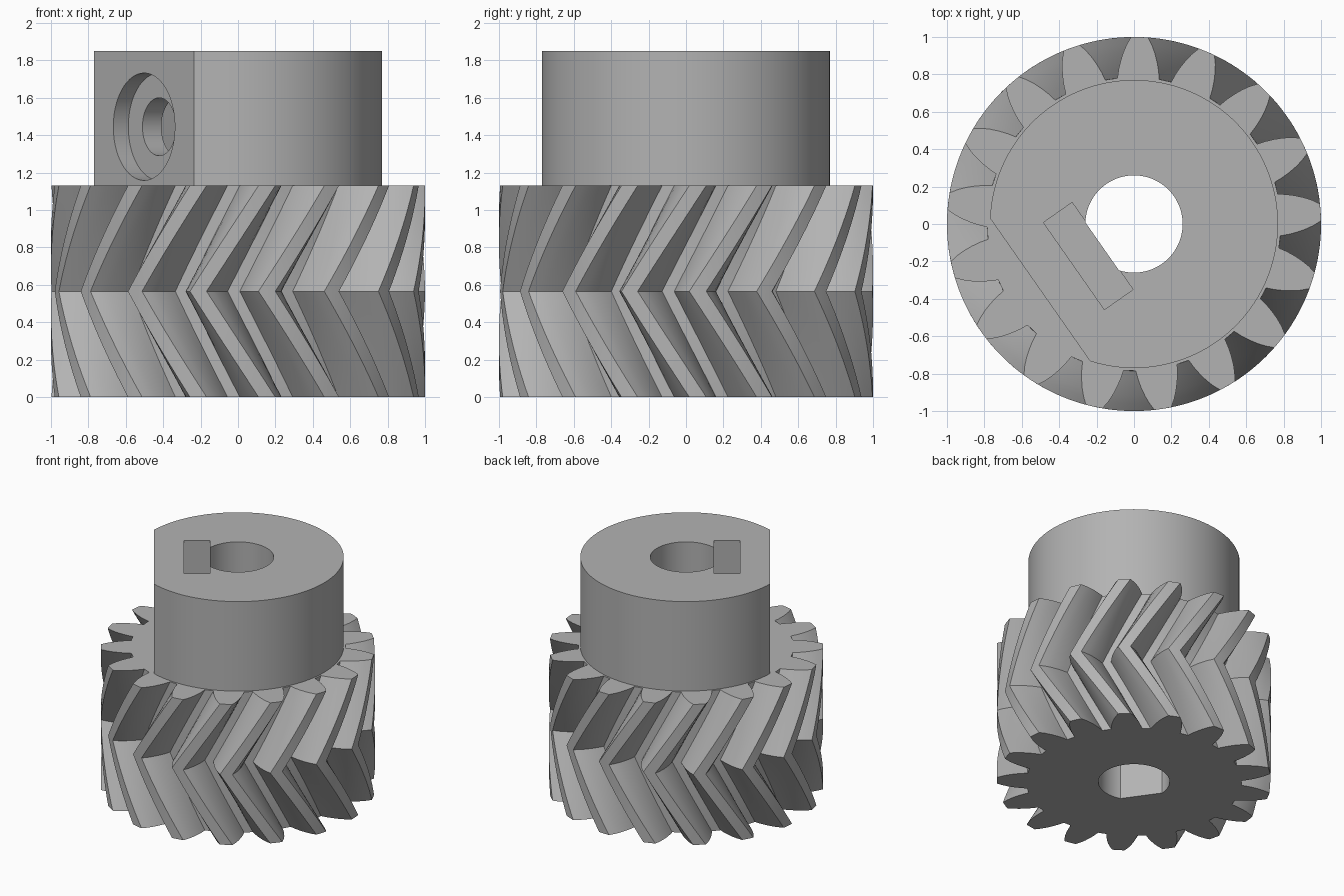
import bpy, bmesh, math
from mathutils import Matrix, Vector

if "Cube" in bpy.data.objects:
    bpy.data.objects.remove(bpy.data.objects["Cube"], do_unlink=True)

TEETH = 17
PITCH = math.tau / TEETH
GEAR_H, TOP = 1.13, 1.85
FLAT_ANGLE = math.radians(215)      # direction of hub flat, screw and shaft flat
SCREW_Z = 1.445

grey = bpy.data.materials.new("plain grey")
grey.use_nodes = True
colour = (0.45, 0.45, 0.45, 1)
grey.diffuse_color = colour
grey.node_tree.nodes["Principled BSDF"].inputs["Base Color"].default_value = colour


def make_object(name, bm):
    bmesh.ops.recalc_face_normals(bm, faces=bm.faces)
    mesh = bpy.data.meshes.new(name)
    bm.to_mesh(mesh)
    bm.free()
    mesh.materials.append(grey)
    obj = bpy.data.objects.new(name, mesh)
    bpy.context.collection.objects.link(obj)
    return obj


def loft(name, rings):
    """Skin matching rings of points and cap both ends."""
    bm = bmesh.new()
    loops = [[bm.verts.new(p) for p in ring] for ring in rings]
    n = len(loops[0])
    for a, b in zip(loops, loops[1:]):
        for i in range(n):
            j = (i + 1) % n
            bm.faces.new((a[i], a[j], b[j], b[i]))
    bm.faces.new(loops[0][::-1])
    bm.faces.new(loops[-1])
    return make_object(name, bm)


def flatted_cylinder(name, radius, flat, z0, z1, steps=96):
    """Cylinder with one flat side at the given distance from the axis."""
    half = math.acos(flat / radius)
    sweep = math.tau - 2 * half
    angles = [FLAT_ANGLE + half + sweep * i / steps for i in range(steps + 1)]
    return loft(name, [[(radius * math.cos(a), radius * math.sin(a), z) for a in angles]
                       for z in (z0, z1)])


def screw_cutter(name, radius, d0, d1):
    """Horizontal cylinder along the flat's normal, from d0 to d1."""
    bm = bmesh.new()
    axis = Vector((math.cos(FLAT_ANGLE), math.sin(FLAT_ANGLE), 0))
    place = Matrix.Translation(axis * (d0 + d1) / 2 + Vector((0, 0, SCREW_Z)))
    turn = Matrix.Rotation(FLAT_ANGLE, 4, 'Z') @ Matrix.Rotation(math.pi / 2, 4, 'Y')
    bmesh.ops.create_cone(bm, cap_ends=True, segments=64, radius1=radius,
                          radius2=radius, depth=d1 - d0, matrix=place @ turn)
    return make_object(name, bm)


def box_cutter(name, d0, d1, half_width, z0, z1):
    bm = bmesh.new()
    bmesh.ops.create_cube(bm, size=1)
    bmesh.ops.scale(bm, vec=(d1 - d0, 2 * half_width, z1 - z0), verts=bm.verts)
    bmesh.ops.translate(bm, vec=((d0 + d1) / 2, 0, (z0 + z1) / 2), verts=bm.verts)
    bmesh.ops.rotate(bm, matrix=Matrix.Rotation(FLAT_ANGLE, 3, 'Z'), verts=bm.verts)
    return make_object(name, bm)


def cut(obj, cutters):
    for cutter in cutters:
        mod = obj.modifiers.new("cut", 'BOOLEAN')
        mod.operation, mod.solver, mod.object = 'DIFFERENCE', 'EXACT', cutter
    bpy.context.view_layer.update()
    result = bpy.data.meshes.new_from_object(
        obj.evaluated_get(bpy.context.evaluated_depsgraph_get()))
    obj.modifiers.clear()
    obj.data = result


# Tooth outline: radius and half angle from root to tip
flank = [(0.785, 8.2), (0.83, 7.4), (0.875, 6.4), (0.92, 5.25), (0.96, 4.05), (1.0, 2.6)]
tooth = [(r, -math.radians(a)) for r, a in flank] + [(1.0, 0)]
tooth += [(r, math.radians(a)) for r, a in reversed(flank)]
outline = [(r, a + math.radians(3.6) + k * PITCH) for k in range(TEETH) for r, a in tooth]

# Herringbone gear: twists one pitch away from the middle in both halves
STEPS = 20
rings = []
for s in range(STEPS + 1):
    t = s / STEPS
    twist = PITCH * abs(2 * t - 1)
    rings.append([(r * math.cos(a + twist), r * math.sin(a + twist), GEAR_H * t)
                  for r, a in outline])
gear = loft("herringbone_gear", rings)
hub = flatted_cylinder("hub", 0.77, 0.613, GEAR_H, TOP)

# Shaft bore, nut slot, screw hole and counterbore
bore = flatted_cylinder("bore_cutter", 0.26, 0.208, -0.2, TOP + 0.2)
slot = box_cutter("nut_slot_cutter", 0.205, 0.392, 0.284, 1.16, TOP + 0.2)
hole = screw_cutter("screw_hole_cutter", 0.155, 0.3, 0.7)
recess = screw_cutter("counterbore_cutter", 0.287, 0.515, 0.8)
cut(gear, [bore])
cut(hub, [bore, slot, hole, recess])
for helper in (bore, slot, hole, recess):
    bpy.data.objects.remove(helper, do_unlink=True)

# Smooth curved walls, keep hard edges
for obj in (gear, hub):
    bpy.ops.object.select_all(action='DESELECT')
    obj.select_set(True)
    bpy.context.view_layer.objects.active = obj
    bpy.ops.object.shade_smooth_by_angle(angle=math.radians(25))
